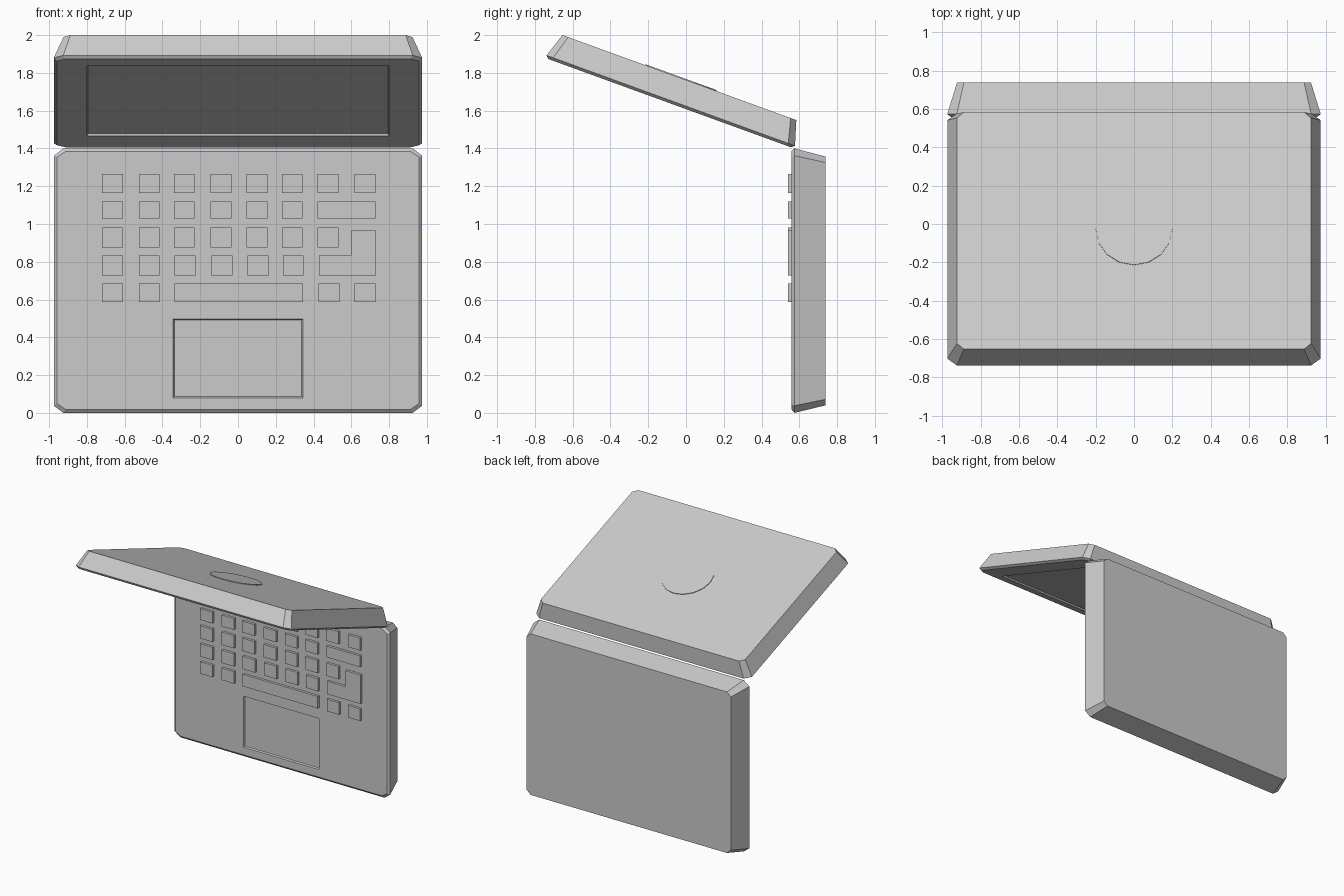
import bpy, bmesh, math
from mathutils import Vector

if "Cube" in bpy.data.objects:
    bpy.data.objects.remove(bpy.data.objects["Cube"])

X = Vector((1, 0, 0))
TILT = math.radians(20)
# Each half has a frame: origin, direction along it, direction from inner to outer face
BASE = (Vector((0, 0.559, 0)), Vector((0, 0, 1)), Vector((0, 1, 0)))
LID = (Vector((0, 0.572, 1.40)),
       Vector((0, -math.cos(TILT), math.sin(TILT))),
       Vector((0, math.sin(TILT), math.cos(TILT))))


def outline(half, v0, v1, c):
    """Rectangle with cut corners (cx along x, cy along v)."""
    cx, cy = c
    return [(-half + cx, v0), (half - cx, v0), (half, v0 + cy), (half, v1 - cy),
            (half - cx, v1), (-half + cx, v1), (-half, v1 - cy), (-half, v0 + cy)]


def loft(name, frame, sections):
    """Loft through (w, outline) sections and cap both ends."""
    origin, along, out = frame
    bm = bmesh.new()
    rings = [[bm.verts.new(origin + X * u + along * v + out * w) for u, v in pts]
             for w, pts in sections]
    n = len(rings[0])
    for a, b in zip(rings, rings[1:]):
        for i in range(n):
            j = (i + 1) % n
            bm.faces.new((a[i], a[j], b[j], b[i]))
    bm.faces.new(rings[0])
    bm.faces.new(rings[-1])
    bmesh.ops.remove_doubles(bm, verts=bm.verts[:], dist=1e-5)
    bmesh.ops.recalc_face_normals(bm, faces=bm.faces[:])
    mesh = bpy.data.meshes.new(name)
    bm.to_mesh(mesh)
    bm.free()
    ob = bpy.data.objects.new(name, mesh)
    bpy.context.collection.objects.link(ob)
    return ob


def shell(name, frame, half, v0, v1, depth):
    """Tapered body whose inner face has a shallow recess."""
    rim = (0, 0)
    loft(name, frame, [
        (0.012, outline(half - 0.006, v0 + 0.006, v1 - 0.006, rim)),
        (0, outline(half, v0, v1, rim)),
        (0, outline(0.957, 0.018, 1.385, (0.045, 0.03))),
        (0.015, outline(0.975, 0, 1.40, (0.05, 0.038))),
        (depth, outline(0.924, 0.04, 1.357, (0.036, 0.032)))])


# Keyboard half with touchpad recess, lid with screen recess
shell("keyboard_base", BASE, 0.343, 0.08, 0.497, 0.18)
shell("screen_lid", LID, 0.80, 0.19, 1.286, 0.145)

# Plain raised disc on the lid
disc = [(0.2 * math.cos(i * math.pi / 8), 0.69 + 0.2 * math.sin(i * math.pi / 8))
        for i in range(16)]
loft("lid_disc", LID, [(0.135, disc), (0.150, disc)])


# Keys
def key(name, pts):
    loft(name, BASE, [(0.006, pts), (-0.02, pts)])


def box(x0, x1, z0, z1):
    return [(x0, z0), (x1, z0), (x1, z1), (x0, z1)]


cols = [-0.72, -0.525, -0.34, -0.145, 0.046, 0.232, 0.422, 0.617]
rows = [(1.163, 1.266, range(8)), (1.028, 1.12, range(6)), (0.876, 0.981, range(7)),
        (0.728, 0.833, range(6)), (0.588, 0.686, (0, 1, 6, 7))]
for r, (z0, z1, used) in enumerate(rows):
    for c in used:
        x = cols[c] + (0.005 if r >= 3 else 0) * (1 < c < 7)
        key(f"key_{r + 1}_{c + 1}", box(x, x + 0.11, z0, z1))
key("wide_key", box(0.422, 0.727, 1.028, 1.12))
key("space_key", box(-0.335, 0.344, 0.588, 0.686))
key("enter_key", [(0.43, 0.728), (0.73, 0.728), (0.73, 0.965),
                  (0.597, 0.965), (0.597, 0.833), (0.43, 0.833)])
